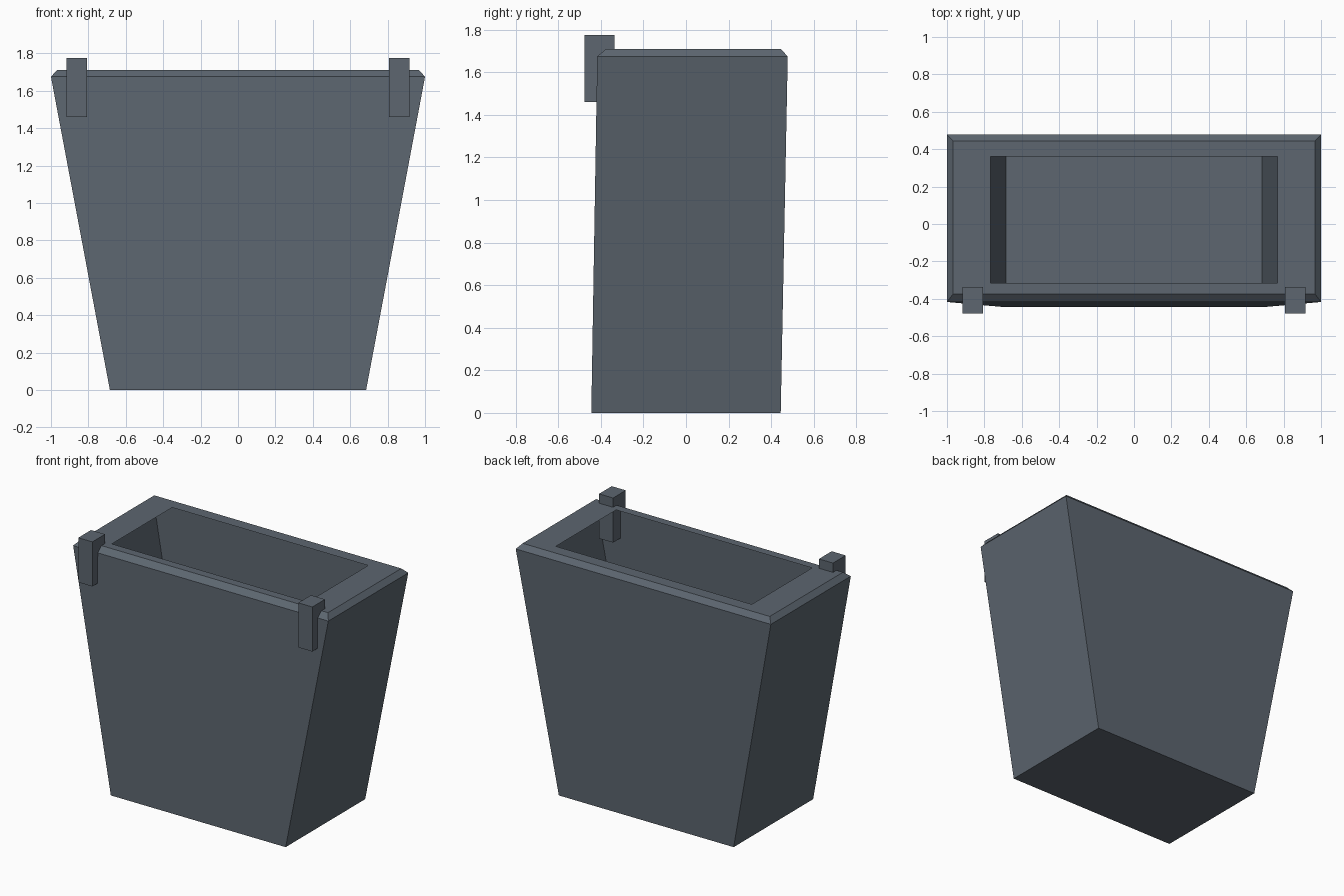
import bpy, bmesh

cube = bpy.data.objects.get("Cube")
if cube:
    bpy.data.objects.remove(cube, do_unlink=True)

# Slate grey plastic
slate = bpy.data.materials.new("slate_grey")
slate.use_nodes = True
colour = (0.109, 0.133, 0.162, 1)
slate.diffuse_color = colour
slate.node_tree.nodes["Principled BSDF"].inputs["Base Color"].default_value = colour


def finish(name, bm):
    mesh = bpy.data.meshes.new(name)
    bm.to_mesh(mesh)
    bm.free()
    mesh.materials.append(slate)
    obj = bpy.data.objects.new(name, mesh)
    bpy.context.collection.objects.link(obj)
    return obj


def ring(bm, half_x, y0, y1, z):
    corners = ((-half_x, y0), (half_x, y0), (half_x, y1), (-half_x, y1))
    return [bm.verts.new((x, y, z)) for x, y in corners]


# Thin tapered bin: floor, walls, chamfer and flat inward rim
bm = bmesh.new()
profile = [
    (0.685, -0.445, 0.445, 0.0),
    (1.0, -0.417, 0.478, 1.675),
    (0.968, -0.375, 0.445, 1.71),
    (0.768, -0.315, 0.36, 1.71),
]
rings = [ring(bm, *row) for row in profile]
bm.faces.new(rings[0][::-1])
for low, high in zip(rings, rings[1:]):
    for i in range(4):
        j = (i + 1) % 4
        bm.faces.new((low[i], low[j], high[j], high[i]))
finish("bin_body", bm)

# Hanging clips that pass through the front wall
for name, side in (("left_clip", 1), ("right_clip", -1)):
    bm = bmesh.new()
    bmesh.ops.create_cube(bm, size=1)
    bmesh.ops.scale(bm, vec=(0.11, 0.142, 0.316), verts=bm.verts)
    clip = finish(name, bm)
    clip.location = (side * 0.862, -0.407, 1.618)
